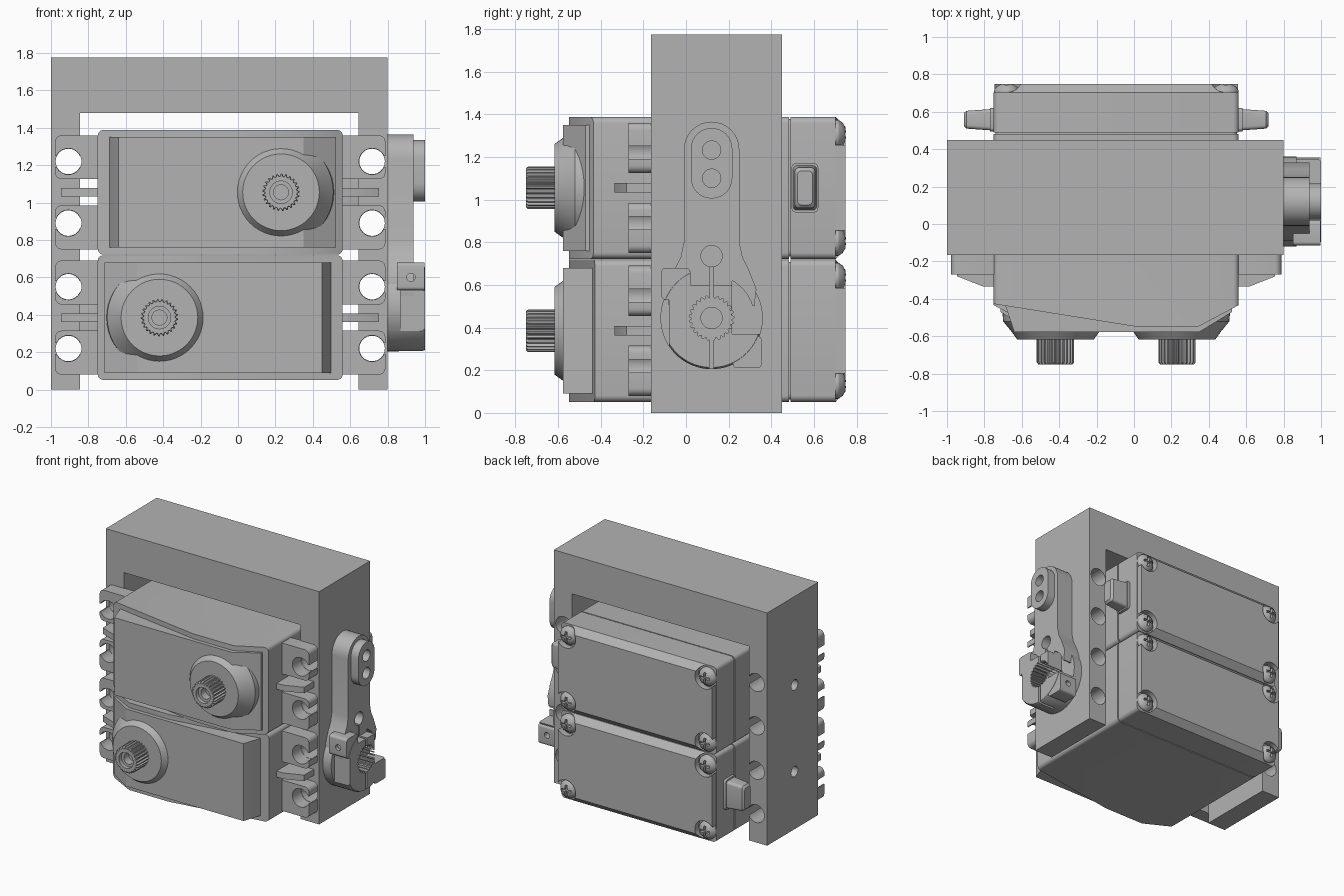
import bpy
import bmesh
from math import sin, cos, pi, radians
from mathutils import Matrix

old = bpy.data.objects.get("Cube")
if old:
    bpy.data.objects.remove(old)

grey = bpy.data.materials.new("mid grey")
grey.use_nodes = True
grey.diffuse_color = (0.45, 0.45, 0.45, 1)
grey.node_tree.nodes["Principled BSDF"].inputs["Base Color"].default_value = (0.45, 0.45, 0.45, 1)
parts = []


# ---- helpers ----
def at(axis, p, q, t):
    return {"x": (t, p, q), "y": (p, t, q), "z": (p, q, t)}[axis]


def loft(name, axis, sections):
    """Skin a list of (outline, position along axis) and cap both ends."""
    bm = bmesh.new()
    rings = [[bm.verts.new(at(axis, p, q, t)) for p, q in pts] for pts, t in sections]
    n = len(rings[0])
    for a, b in zip(rings, rings[1:]):
        for i in range(n):
            j = (i + 1) % n
            bm.faces.new((a[i], a[j], b[j], b[i]))
    bm.faces.new(rings[0])
    bm.faces.new(rings[-1])
    bmesh.ops.recalc_face_normals(bm, faces=bm.faces)
    mesh = bpy.data.meshes.new(name)
    bm.to_mesh(mesh)
    bm.free()
    mesh.materials.append(grey)
    obj = bpy.data.objects.new(name, mesh)
    bpy.context.collection.objects.link(obj)
    parts.append(obj)
    return obj


def prism(name, axis, pts, a, b):
    return loft(name, axis, [(pts, a), (pts, b)])


def rect(p0, p1, q0, q1):
    return [(p0, q0), (p1, q0), (p1, q1), (p0, q1)]


def circle(p, q, r, n=32):
    return [(p + r * cos(2 * pi * i / n), q + r * sin(2 * pi * i / n)) for i in range(n)]


def rounded(p0, p1, q0, q1, r, n=5):
    pts = []
    corners = [(p1 - r, q1 - r), (p0 + r, q1 - r), (p0 + r, q0 + r), (p1 - r, q0 + r)]
    for k, (p, q) in enumerate(corners):
        for i in range(n + 1):
            a = pi / 2 * (k + i / n)
            pts.append((p + r * cos(a), q + r * sin(a)))
    return pts


def gear(p, q, r, depth, teeth=25):
    pts = []
    for i in range(teeth * 4):
        a = 2 * pi * i / (teeth * 4)
        k = r if i % 4 < 2 else r - depth
        pts.append((p + k * cos(a), q + k * sin(a)))
    return pts


def cone(name, axis, p, q, steps, n=48):
    return loft(name, axis, [(circle(p, q, r, n), t) for t, r in steps])


def cut(obj, *cutters):
    for c in cutters:
        mod = obj.modifiers.new("cut", "BOOLEAN")
        mod.operation = "DIFFERENCE"
        mod.solver = "EXACT"
        mod.object = c
        bpy.context.view_layer.objects.active = obj
        bpy.ops.object.modifier_apply(modifier=mod.name)
        parts.remove(c)
        bpy.data.objects.remove(c)
    return obj


def hole(axis, p, q, r, a, b):
    return prism("cutter", axis, circle(p, q, r), a, b)


def box(axis, p0, p1, q0, q1, a, b):
    return prism("cutter", axis, rect(p0, p1, q0, q1), a, b)


# ---- servo, built around its own centre ----
def servo(label, zc, turn):
    first = len(parts)
    L, H = 0.655, 0.333
    shell = rounded(-L, L, -H, H, 0.03)

    # case with sloped front ends
    case = prism(label + "_case", "y", shell, -0.548, 0.482)
    cut(case,
        prism("cutter", "z", [(-0.7, -0.42), (-0.7, -0.6), (0.1, -0.6), (0.1, -0.548)], -1, 1),
        prism("cutter", "z", [(0.7, -0.41), (0.7, -0.6), (0.44, -0.6), (0.44, -0.548)], -1, 1))
    prism(label + "_seam", "y", rounded(-L + .01, L - .01, -H + .01, H - .01, 0.03), 0.47, 0.5)

    # raised front panel and gearbox boss
    panel = [(-0.6, -0.4), (-0.595, -0.43), (-0.545, -0.577), (0.445, -0.577), (0.62, -0.47), (0.62, -0.4)]
    prism(label + "_front_panel", "z", panel, -0.295, 0.295)
    cone(label + "_boss", "y", 0.325, 0, [(-0.45, 0.285), (-0.52, 0.28), (-0.575, 0.235), (-0.617, 0.205)])

    # toothed output shaft
    shaft = loft(label + "_output_shaft", "y", [
        (gear(0.325, 0, 0.1, 0.012), -0.6), (gear(0.325, 0, 0.1, 0.012), -0.74),
        (gear(0.325, 0, 0.092, 0.008), -0.75)])
    cut(shaft, hole("y", 0.325, 0, 0.06, -0.8, -0.72), hole("y", 0.325, 0, 0.04, -0.8, -0.66))

    # rear cover with chamfered lid and screws in corner pockets
    prism(label + "_rear_case", "y", shell, 0.49, 0.702)
    lid = prism(label + "_rear_lid", "x",
                [(0.69, -H), (0.702, -H), (0.748, -0.285), (0.748, 0.285), (0.702, H), (0.69, H)], -L + .005, L - .005)
    for su in (-1, 1):
        for sw in (-1, 1):
            u, w = su * 0.585, sw * 0.25
            cut(lid, hole("y", u, w, 0.082, 0.68, 0.8),
                box("y", min(u, u + su * .2), max(u, u + su * .2), min(w, w + sw * .2), max(w, w + sw * .2), 0.68, 0.8))
            screw = cone(label + "_screw", "y", u, w,
                         [(0.69, 0.07), (0.715, 0.069), (0.735, 0.055), (0.748, 0.03), (0.75, 0.01)], 24)
            cut(screw, box("y", u - .04, u + .04, w - .009, w + .009, 0.725, 0.8),
                box("y", u - .009, u + .009, w - .04, w + .04, 0.725, 0.8))

    # mounting ears: open hooks with a stiffening rib between
    for su in (-1, 1):
        for sw in (-1, 1):
            u0, u1 = sorted((su * 0.62, su * 0.883))
            w0, w1 = sorted((sw * 0.07, sw * 0.305))
            s0, s1 = sorted((su * 0.815, su * 0.95))
            cut(prism(label + "_ear", "y", rounded(u0, u1, w0, w1, 0.035), -0.27, -0.16),
                hole("y", su * 0.812, sw * 0.165, 0.07, -0.4, 0),
                box("y", s0, s1, sw * 0.165 - .03, sw * 0.165 + .03, -0.4, 0))
        rib = [(su * u, y) for u, y in
               [(0.62, -0.16), (0.85, -0.16), (0.85, -0.28), (0.71, -0.335), (0.62, -0.335)]]
        prism(label + "_rib", "z", rib, -0.023, 0.023)

    # cable exit
    prism(label + "_cable_collar", "x", rounded(0.495, 0.62, -0.115, 0.115, 0.02), 0.62, 0.675)
    loft(label + "_cable_exit", "x", [(rounded(0.5, 0.615, -0.105, 0.105, 0.02), 0.66),
                                      (rounded(0.51, 0.605, -0.095, 0.095, 0.02), 0.8),
                                      (rounded(0.522, 0.593, -0.08, 0.08, 0.02), 0.815)])

    move = Matrix.Translation((-0.095, 0, zc)) @ Matrix.Rotation(turn, 4, "Y")
    for obj in parts[first:]:
        obj.data.transform(move)


servo("upper_servo", 1.055, 0)
servo("lower_servo", 0.385, pi)

# ---- bracket ----
outline = [(-1, 0), (-0.845, 0), (-0.845, 1.48), (0.645, 1.48), (0.645, 0), (0.8, 0), (0.8, 1.775), (-1, 1.775)]
bracket = prism("bracket", "y", outline, -0.165, 0.45)
for z in (0.22, 0.55, 0.89, 1.22):
    cut(bracket, hole("y", -0.907, z, 0.068, -0.3, 0.6), hole("y", 0.717, z, 0.068, -0.3, 0.6))
for z in (0.44, 1.1):
    cut(bracket, hole("x", 0.12, z, 0.04, -1.1, -0.8))

# ---- horn arm on the bracket side ----
Y, Z = 0.12, 0.445
tip = [(Y + 0.13 * cos(pi * i / 16), 1.235 + 0.13 * sin(pi * i / 16)) for i in range(17)]
side = [(0.13, 0.8), (0.145, 0.73), (0.175, 0.67), (0.21, 0.58), (0.2, 0.5)]
arm = prism("horn_arm", "x",
            tip + [(Y - d, z) for d, z in side] + [(Y + d, z) for d, z in reversed(side)], 0.795, 0.937)
pad = prism("horn_pad", "x", rounded(Y - .097, Y + .097, 1.005, 1.335, 0.096, 8), 0.93, 1.0)
for z in (1.1, 1.232):
    cut(pad, hole("x", Y, z, 0.043, 0.9, 1.1))
    cut(arm, hole("x", Y, z, 0.043, 0.85, 1.1))
cut(arm, hole("x", Y, 0.735, 0.05, 0.85, 1.1), box("x", Y - .009, Y + .009, 0.4, 0.72, 0.86, 1.1),
    hole("x", Y, Z, 0.2, 0.7, 1.1))

# clamping hub with splined bore, slit and relieved corners
hub = cone("horn_hub", "x", Y, Z, [(0.795, 0.24), (0.985, 0.24), (1.0, 0.232)], 64)
cut(hub, box("x", -0.3, Y - 0.2, 0, 0.53, 0.87, 1.1), box("x", Y + 0.095, 0.6, 0.37, 0.9, 0.87, 1.1),
    box("x", Y - 0.1, Y + 0.1, 0.6, 0.9, 0.937, 1.1),
    prism("cutter", "x", gear(Y, Z, 0.105, 0.012), 0.86, 1.1), hole("x", Y, Z, 0.05, 0.82, 1.1),
    box("x", Y - .009, Y + .009, 0.1, 0.8, 0.86, 1.1))
for s in (-1, 1):
    y0, y1 = sorted((Y + s * 0.1, Y + s * 0.235))
    z0, z1 = sorted((Z - s * 0.085, Z - s * 0.235))
    jaw = prism("horn_jaw", "x", rounded(y0, y1, z0, z1, 0.02), 0.85, 0.998)
    cut(jaw, hole("y", 0.925, Z - s * 0.155, 0.022, -0.3, 0.6))

# ---- shading ----
bpy.ops.object.select_all(action="DESELECT")
for obj in parts:
    obj.select_set(True)
bpy.context.view_layer.objects.active = parts[0]
bpy.ops.object.shade_smooth_by_angle(angle=radians(30))
